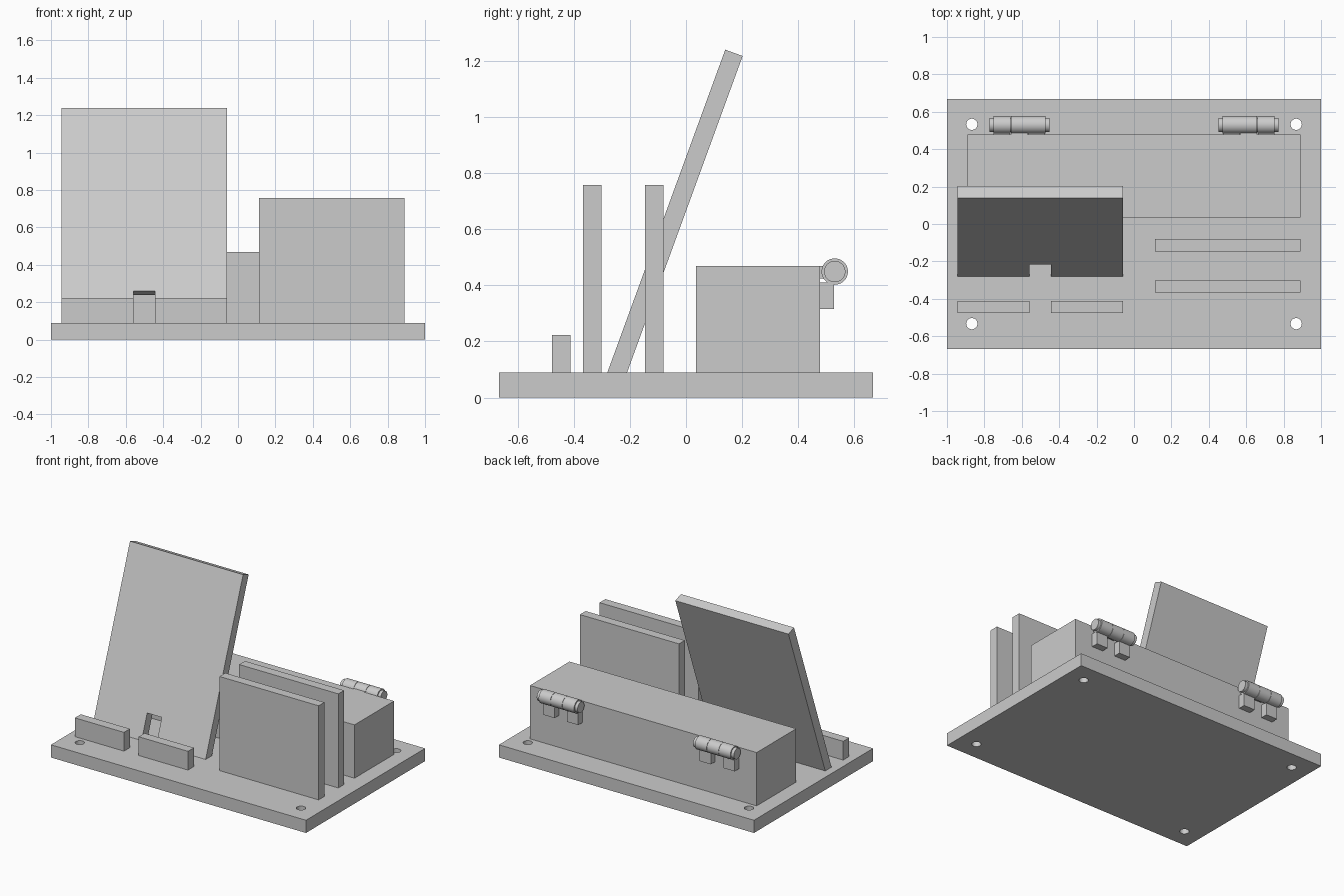
import bpy
import bmesh
from math import radians
from mathutils import Matrix, Vector

cube = bpy.data.objects.get("Cube")
if cube:
    bpy.data.objects.remove(cube, do_unlink=True)

grey = bpy.data.materials.new("plain grey")
grey.use_nodes = True
COLOUR = (0.6, 0.6, 0.6, 1)
grey.diffuse_color = COLOUR
grey.node_tree.nodes["Principled BSDF"].inputs["Base Color"].default_value = COLOUR


def finish(name, bm):
    bmesh.ops.recalc_face_normals(bm, faces=bm.faces)
    mesh = bpy.data.meshes.new(name)
    bm.to_mesh(mesh)
    bm.free()
    mesh.materials.append(grey)
    obj = bpy.data.objects.new(name, mesh)
    bpy.context.collection.objects.link(obj)
    return obj


def box(name, x, y, z):
    """Box from its (low, high) extents."""
    lo, hi = Vector((x[0], y[0], z[0])), Vector((x[1], y[1], z[1]))
    bm = bmesh.new()
    bmesh.ops.create_cube(bm, size=1, matrix=Matrix.Translation((lo + hi) / 2)
                          @ Matrix.Diagonal((*(hi - lo), 1)))
    return finish(name, bm)


def prism(name, outline, place, depth):
    """Extrude a flat outline; place() turns a 2D point into a 3D one."""
    bm = bmesh.new()
    face = bm.faces.new([bm.verts.new(place(a, b)) for a, b in outline])
    new = bmesh.ops.extrude_face_region(bm, geom=[face])["geom"]
    bmesh.ops.translate(bm, vec=depth,
                        verts=[v for v in new if isinstance(v, bmesh.types.BMVert)])
    return finish(name, bm)


def cylinder(name, centre, radius, length, axis="X"):
    turn = Matrix.Rotation(radians(90), 4, "Y") if axis == "X" else Matrix()
    bm = bmesh.new()
    bmesh.ops.create_cone(bm, cap_ends=True, segments=40, radius1=radius,
                          radius2=radius, depth=length,
                          matrix=Matrix.Translation(centre) @ turn)
    obj = finish(name, bm)
    bpy.ops.object.select_all(action="DESELECT")
    obj.select_set(True)
    bpy.context.view_layer.objects.active = obj
    bpy.ops.object.shade_smooth_by_angle()
    return obj


BASE_TOP = 0.09

# Base plate with four screw holes
base = box("base_plate", (-1, 1), (-0.667, 0.667), (0, BASE_TOP))
for sx in (-1, 1):
    for sy in (-1, 1):
        cutter = cylinder("hole_cutter", (sx * 0.867, sy * 0.533, 0.045), 0.03, 0.3, "Z")
        cutter.hide_render = True
        cutter.hide_set(True)
        cut = base.modifiers.new("screw_hole", "BOOLEAN")
        cut.operation = "DIFFERENCE"
        cut.solver = "EXACT"
        cut.object = cutter

# Leaning back rest with a cable notch, outlined in its own tilted plane
LEFT, RIGHT, NOTCH_L, NOTCH_R = -0.945, -0.058, -0.56, -0.445
lean = Vector((0, 0.42, 1.15)).normalized()
inward = Vector((0, lean.z, -lean.y))
HEIGHT, NOTCH_H, THICK = 1.224, 0.182, 0.066
drop = THICK * lean.y / lean.z
foot = Vector((0, -0.28, BASE_TOP))
rest = prism("leaning_rest",
             [(LEFT, 0), (NOTCH_L, 0), (NOTCH_L, NOTCH_H), (NOTCH_R, NOTCH_H),
              (NOTCH_R, 0), (RIGHT, 0), (RIGHT, HEIGHT), (LEFT, HEIGHT)],
             lambda a, b: foot + Vector((a, 0, 0)) + lean * b, inward * THICK)
# Level the bottom edge onto the base
for v in rest.data.vertices:
    if v.co.z < BASE_TOP - 0.001:
        v.co += lean * drop

# Front lip in two halves
box("front_lip_right", (LEFT, NOTCH_L), (-0.477, -0.411), (BASE_TOP, 0.223))
box("front_lip_left", (NOTCH_R, RIGHT), (-0.477, -0.411), (BASE_TOP, 0.223))

# Upright dividers
for name, y in (("front_divider", -0.367), ("rear_divider", -0.146)):
    box(name, (0.112, 0.889), (y, y + 0.065), (BASE_TOP, 0.757))

# Rear storage block
box("rear_block", (-0.889, 0.889), (0.035, 0.478), (BASE_TOP, 0.468))

# Two hinges on the back of the block
AXIS_Y, AXIS_Z, PITCH = 0.53, 0.449, 0.093
for side, sx in (("right", -1), ("left", 1)):
    cx = sx * 0.613
    cylinder(f"hinge_pin_{side}", (cx, AXIS_Y, AXIS_Z), 0.038, 0.32)
    for i in (-1, 0, 1):
        kx = cx + i * PITCH
        cylinder(f"hinge_knuckle_{side}", (kx, AXIS_Y, AXIS_Z), 0.047, PITCH - 0.002)
        if i:
            box(f"hinge_tab_{side}", (kx - 0.044, kx + 0.044), (0.47, 0.527), (0.316, 0.41))
        else:
            box(f"hinge_leaf_{side}", (kx - 0.044, kx + 0.044), (0.47, 0.527), (0.425, 0.468))
